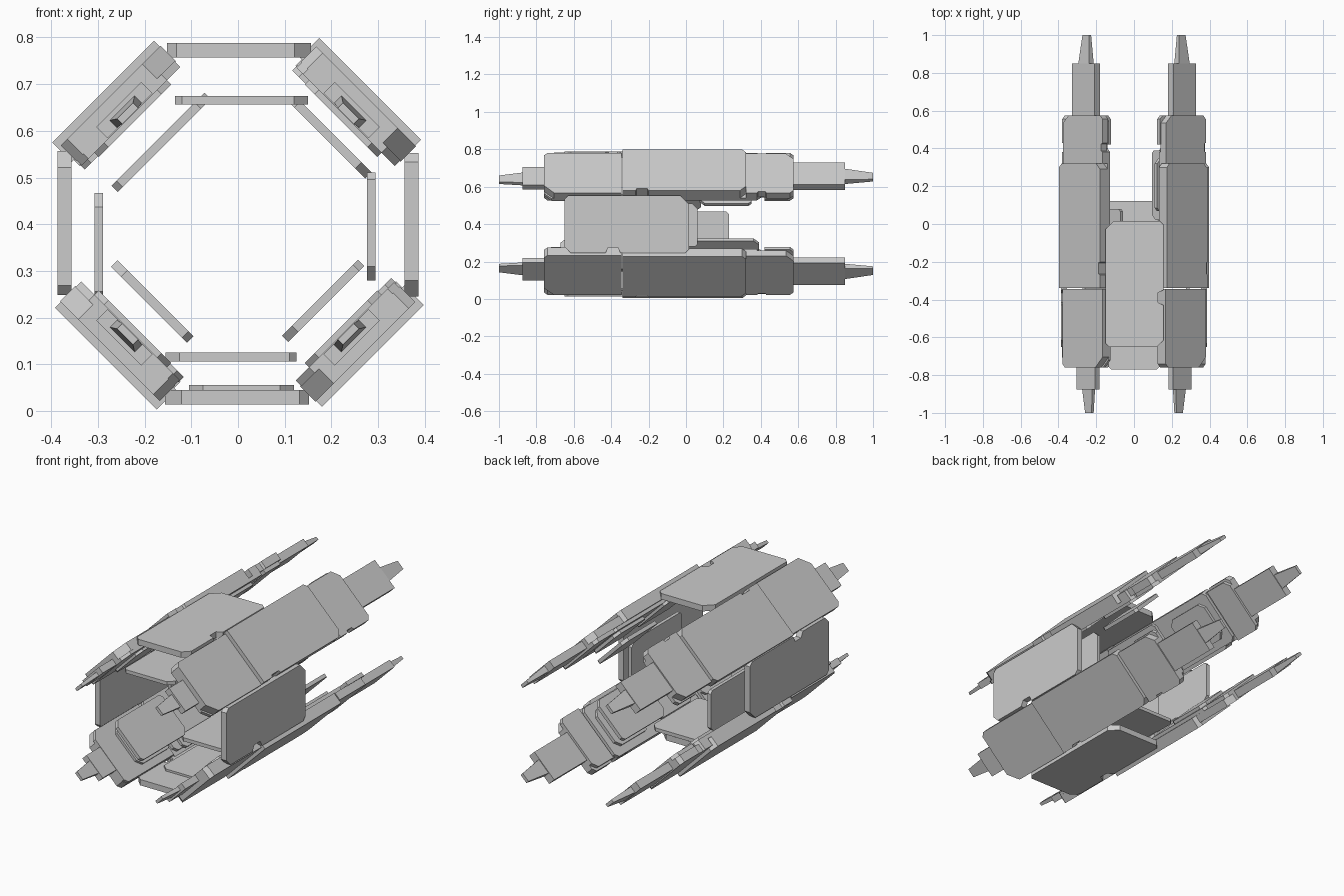
import bpy, bmesh
from math import sin, cos, radians

if "Cube" in bpy.data.objects:
    bpy.data.objects.remove(bpy.data.objects["Cube"])

CZ = 0.401  # height of the ring axis


def place(ang, t, y, r):
    """Ring coordinates (tangent, length, radius) to world."""
    a = radians(ang)
    return (t * cos(a) + r * sin(a), y, CZ - t * sin(a) + r * cos(a))


def solid(name, ang, bottom, top):
    """Closed prism between two matching loops of (t, y, r)."""
    bm = bmesh.new()
    lo = [bm.verts.new(place(ang, *p)) for p in bottom]
    hi = [bm.verts.new(place(ang, *p)) for p in top]
    n = len(lo)
    bm.faces.new(lo)
    bm.faces.new(hi)
    for i in range(n):
        j = (i + 1) % n
        bm.faces.new((lo[i], lo[j], hi[j], hi[i]))
    bmesh.ops.recalc_face_normals(bm, faces=bm.faces)
    me = bpy.data.meshes.new(name)
    bm.to_mesh(me)
    bm.free()
    ob = bpy.data.objects.new(name, me)
    bpy.context.collection.objects.link(ob)
    return ob


def plate(name, ang, t0, t1, y0, y1, r0, r1, c=(0, 0, 0, 0), notch=None):
    """Flat plate; c cuts corners front-, front+, back+, back-; notch = (ya, yb, depth) on the + edge."""
    a, b, d, e = c
    pts = [(t0, y0 + a), (t0 + a, y0)] if a else [(t0, y0)]
    pts += [(t1 - b, y0), (t1, y0 + b)] if b else [(t1, y0)]
    if notch:
        ya, yb, q = notch
        pts += [(t1, ya), (t1 - q, ya + q / 2), (t1 - q, yb - q / 2), (t1, yb)]
    pts += [(t1, y1 - d), (t1 - d, y1)] if d else [(t1, y1)]
    pts += [(t0 + e, y1), (t0, y1 - e)] if e else [(t0, y1)]
    return solid(name, ang, [(t, y, r0) for t, y in pts], [(t, y, r1) for t, y in pts])


def spike(name, ang, y0, y1, w0, w1, ra, rb):
    """Tapered blade; ra and rb are (inner, outer) radius at each end."""
    loop = lambda y, w, r: [(-w, y, r[0]), (w, y, r[0]), (w, y, r[1]), (-w, y, r[1])]
    return solid(name, ang, loop(y0, w0, ra), loop(y1, w1, rb))


# Four long diagonal beams
for ang in (45, 135, 225, 315):
    plate("beam_middle", ang, -.158, .15, -.34, .32, .345, .404, (0, 0, .03, .02), (-.27, -.2, .012))
    plate("beam_front", ang, -.15, .152, -.76, -.345, .34, .387, (.02, .055, 0, 0))
    plate("beam_back", ang, -.145, .152, .32, .575, .345, .386, (0, 0, .02, .04), (.38, .43, .012))
    # inner liner
    plate("liner_front", ang, -.148, .15, -.76, -.36, .325, .342, (.02, .04, 0, 0))
    plate("liner_middle", ang, -.14, .15, -.33, .4, .328, .347, (.02, .02, .02, .02))
    plate("liner_back", ang, -.152, .14, .42, .575, .326, .347, (0, 0, .03, .02))
    # raised inner pads
    plate("pad_front", ang, -.11, .11, -.62, -.36, .312, .326, (.03, .03, .02, .02))
    plate("pad_middle", ang, -.15, .1, -.28, .0, .314, .33, (.02, .02, .02, .02))
    plate("pad_back", ang, -.1, .11, .1, .36, .312, .33, (.03, .03, .03, .03))
    # narrow end sections and tapered tips
    plate("neck_front", ang, -.068, .068, -.875, -.74, .327, .361)
    plate("neck_back", ang, -.083, .083, .56, .85, .338, .38)
    spike("tip_front", ang, -.87, -1, .038, .024, (.329, .351), (.326, .342))
    spike("tip_back", ang, .845, 1, .041, .024, (.342, .377), (.345, .362))

# Outer armour plates on the top, right, bottom and left
for ang in (0, 90, 180, 270):
    plate("outer_plate", ang, -.152, .156, -.65, .015, .356, .387,
          (.02, .035, .02, .045), (-.43, -.35, .03))
plate("bottom_plate_liner", 180, -.12, .105, -.5, -.1, .345, .357, (.03, .03, .03, .03))

# Floating inner plates: angle, t range, y range, radius range
inner = [
    (0, -.135, .15, -.77, -.4, .255, .274),
    (45, -.106, .124, .07, .35, .261, .28),
    (90, -.11, .122, -.36, .062, .276, .294),
    (135, -.127, .103, .02, .39, .236, .255),
    (180, -.125, .155, -.28, .122, .276, .295),
    (225, -.103, .127, -.67, -.28, .238, .257),
    (270, -.16, .066, -.15, .23, .289, .307),
    (315, -.134, .148, -.3, .08, .23, .249),
]
for ang, t0, t1, y0, y1, r0, r1 in inner:
    plate("inner_plate", ang, t0, t1, y0, y1, r0, r1, (.015, .03, .015, .03))
